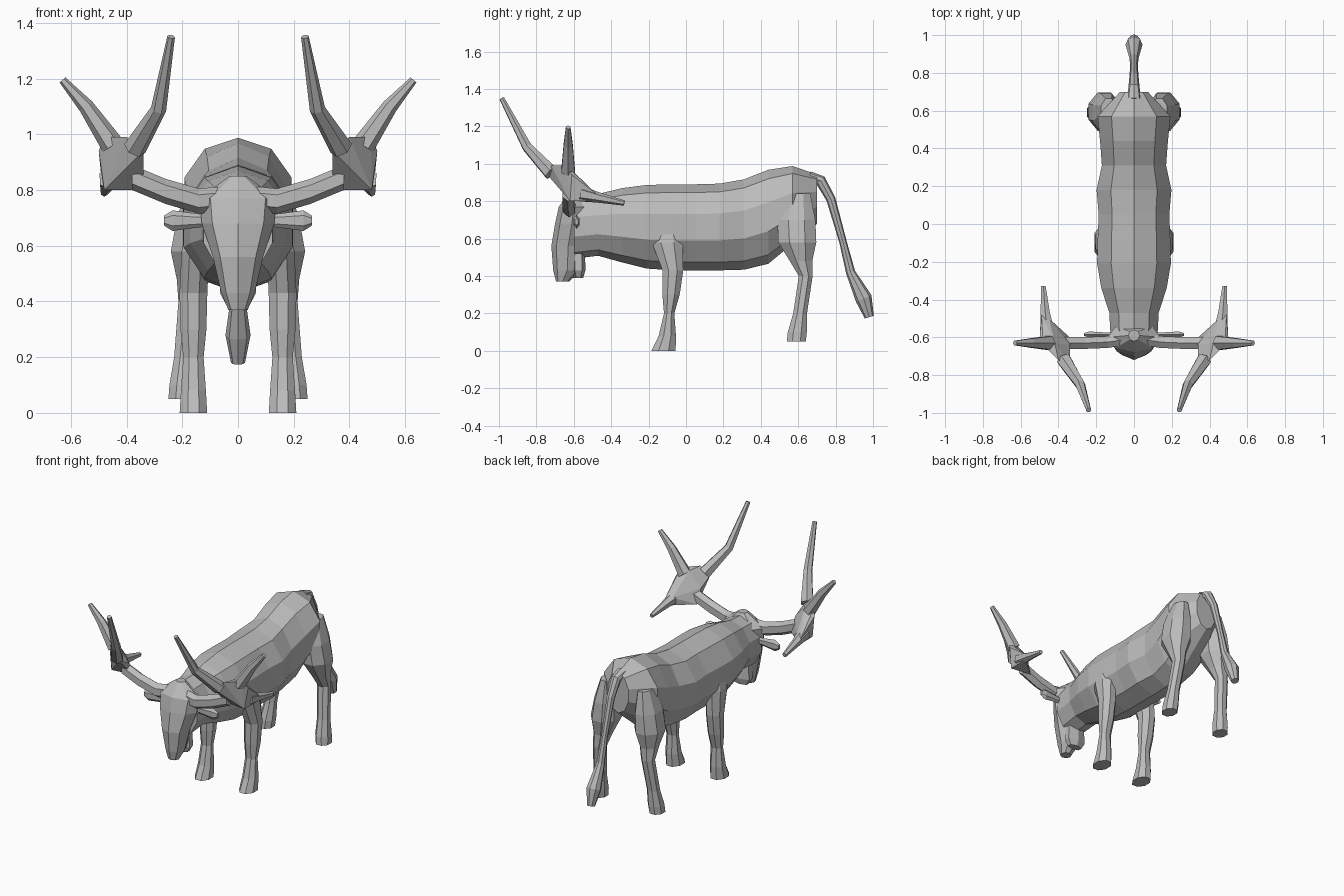
import bpy, bmesh, math
from mathutils import Vector

cube = bpy.data.objects.get("Cube")
if cube:
    bpy.data.objects.remove(cube, do_unlink=True)

colour = (0.5, 0.5, 0.5, 1)
grey = bpy.data.materials.new("plain grey")
grey.use_nodes = True
grey.diffuse_color = colour
grey.node_tree.nodes["Principled BSDF"].inputs["Base Color"].default_value = colour

X, Y, Z = Vector((1, 0, 0)), Vector((0, 1, 0)), Vector((0, 0, 1))


def bell(value, middle, spread):
    """Smooth bump that swells or pinches a profile around its middle."""
    return math.exp(-((value - middle) / spread) ** 2)


def finish(name, bm):
    bmesh.ops.recalc_face_normals(bm, faces=bm.faces[:])
    mesh = bpy.data.meshes.new(name)
    bm.to_mesh(mesh)
    bm.free()
    mesh.materials.append(grey)
    bpy.context.collection.objects.link(bpy.data.objects.new(name, mesh))


def skin(name, loops):
    """Join rings of points into a closed, capped shape."""
    bm = bmesh.new()
    loops = [[bm.verts.new(point) for point in loop] for loop in loops]
    for low, high in zip(loops, loops[1:]):
        for k in range(len(low)):
            bm.faces.new((low[k - 1], low[k], high[k], high[k - 1]))
    bm.faces.new(loops[0])
    bm.faces.new(loops[-1])
    finish(name, bm)


def ellipse(centre, u, v, width, height, sides, turn=0.0):
    angles = [math.tau * k / sides + turn for k in range(sides)]
    return [Vector(centre) + u * width * math.sin(a) + v * height * math.cos(a)
            for a in angles]


def tube(name, points, radii, sides):
    """Round tube whose rings stand square to its path."""
    points = [Vector(p) for p in points]
    loops = []
    for i, (point, radius) in enumerate(zip(points, radii)):
        ahead = points[min(i + 1, len(points) - 1)] - points[max(i - 1, 0)]
        turn = ahead.to_track_quat("Z", "Y")
        loops.append(ellipse(point, turn @ X, turn @ Y, radius, radius, sides))
    skin(name, loops)


def hull(name, points):
    bm = bmesh.new()
    for point in points:
        bm.verts.new(point)
    bmesh.ops.convex_hull(bm, input=bm.verts[:])
    finish(name, bm)


def mirrored(points, side):
    return [(x * side, y, z) for x, y, z in points]


# Trunk and neck: the back humps at the hips, the flank pinches at the loin
loops = []
for step in range(11):
    y = -0.6 + 0.13 * step
    top = 0.89 - 0.06 * bell(y, -0.55, 0.2) + 0.1 * bell(y, 0.54, 0.2)
    bottom = 0.43 + 0.08 * bell(y, -0.5, 0.2) + 0.25 * bell(y, 0.72, 0.2)
    width = (0.21 - 0.085 * bell(y, -0.55, 0.2) - 0.02 * bell(y, 0, 0.08)
             - 0.04 * bell(y, 0.36, 0.1) - 0.17 * bell(y, 0.75, 0.1))
    centre = (0, y, (top + bottom) / 2)
    loops.append(ellipse(centre, X, Z, width, (top - bottom) / 2, 10))
skin("trunk", loops)

# Head hangs down from the poll to the muzzle: z, y, half width, half depth
head = [(0.85, -0.59, 0.03, 0.03), (0.77, -0.6, 0.14, 0.08),
        (0.68, -0.61, 0.13, 0.09), (0.56, -0.63, 0.09, 0.09),
        (0.43, -0.635, 0.06, 0.075), (0.37, -0.66, 0.035, 0.035)]
skin("head", [ellipse((0, y, z), X, Y, w, d, 8) for z, y, w, d in head])

# Lower jaw: z, half width
jaw = [(0.52, 0.07), (0.43, 0.075), (0.39, 0.05)]
skin("jaw", [ellipse((0, -0.575, z), X, Y, w, w / 2, 6) for z, w in jaw])

# Tail, thin with a tuft at the end: y, z, radius
tail = [(0.66, 0.92, 0.04), (0.72, 0.91, 0.03), (0.775, 0.81, 0.025),
        (0.84, 0.58, 0.02), (0.88, 0.42, 0.025), (0.95, 0.28, 0.045),
        (0.98, 0.18, 0.025)]
tube("tail", [(0, y, z) for y, z, r in tail], [r for y, z, r in tail], 8)

# Legs from top to hoof: z, y, half depth
front_leg = [(0.66, -0.1, 0.07), (0.58, -0.1, 0.09), (0.43, -0.07, 0.06),
             (0.3, -0.08, 0.05), (0.2, -0.09, 0.03), (0.08, -0.1, 0.05),
             (0, -0.12, 0.07)]
hind_leg = [(0.84, 0.6, 0.07), (0.7, 0.59, 0.11), (0.58, 0.595, 0.11),
            (0.48, 0.615, 0.065), (0.4, 0.64, 0.04), (0.2, 0.61, 0.04),
            (0.1, 0.595, 0.055), (0.05, 0.59, 0.055)]

# Antler parts
beam = [(0.04, -0.61, 0.77), (0.14, -0.625, 0.76),
        (0.26, -0.63, 0.795), (0.38, -0.63, 0.845)]
palm = [(0.34, -0.6, 0.8), (0.34, -0.64, 0.89), (0.34, -0.74, 0.94),
        (0.4, -0.72, 0.99), (0.42, -0.63, 0.985), (0.48, -0.64, 0.99),
        (0.5, -0.61, 0.94), (0.49, -0.48, 0.84), (0.45, -0.5, 0.85),
        (0.48, -0.48, 0.8), (0.48, -0.62, 0.8)]
tines = {"front": [(0.37, -0.72, 0.95), (0.285, -0.85, 1.09), (0.24, -0.985, 1.35)],
         "outer": [(0.45, -0.63, 0.96), (0.545, -0.63, 1.1), (0.63, -0.63, 1.195)],
         "back": [(0.46, -0.56, 0.84), (0.47, -0.47, 0.82), (0.48, -0.33, 0.79)]}

# Ear: distance out, half height
ear = [(0.1, 0.02), (0.17, 0.028), (0.235, 0.037), (0.265, 0.018)]

for side, word in ((1, "left"), (-1, "right")):
    # Front legs narrow at the pastern, hind legs swell at the thigh and splay out
    skin(word + "_front_leg",
         [ellipse(((0.16 - 0.03 * bell(z, 0.7, 0.1)) * side, y, z), X, Y,
                  0.054 - 0.015 * bell(z, 0.18, 0.1), depth, 8, math.pi / 8)
          for z, y, depth in front_leg])
    skin(word + "_hind_leg",
         [ellipse(((0.21 - 0.09 * z) * side, y, z), X, Y,
                  0.04 + 0.055 * bell(z, 0.62, 0.13) + 0.01 * bell(z, 0.08, 0.06),
                  depth, 8, math.pi / 8) for z, y, depth in hind_leg])
    skin(word + "_ear",
         [ellipse((x * side, -0.585, 0.69), Y, Z, high / 2, high, 6)
          for x, high in ear])

    # Beam, broad palm and three tapering tines
    skin(word + "_antler_beam",
         [ellipse(point, Y, Z, 0.036, 0.045, 6) for point in mirrored(beam, side)])
    hull(word + "_antler_palm", mirrored(palm, side))
    for tine, path in tines.items():
        tube(f"{word}_{tine}_tine", mirrored(path, side), (0.042, 0.028, 0.014), 6)
